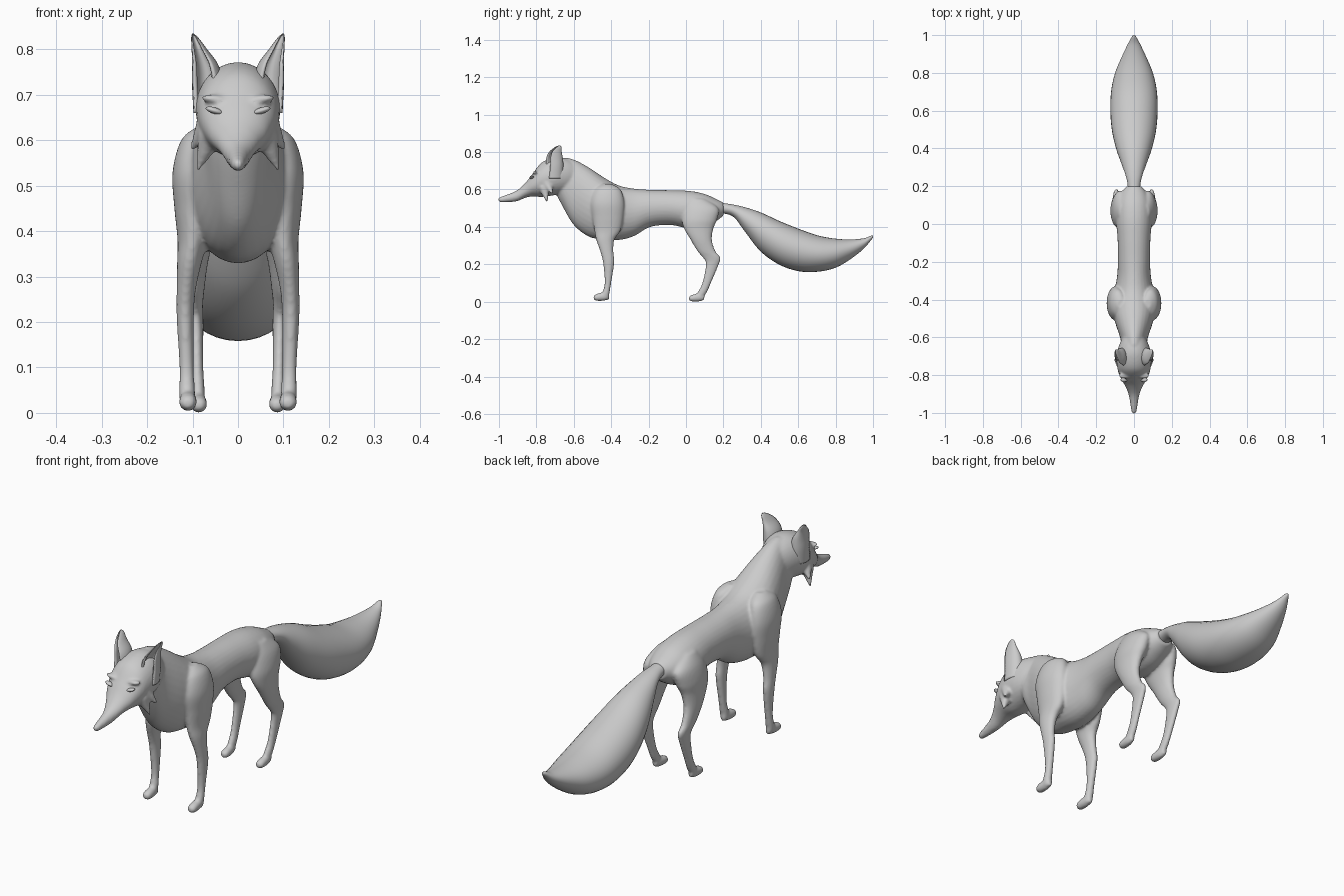
import bpy, bmesh, math
from mathutils import Matrix, Vector


def spline(rows, steps=6):
    """Catmull-Rom interpolation of the cross-section rows."""
    out = []
    for i in range(len(rows) - 1):
        a, b, c, d = (rows[max(0, min(len(rows) - 1, i + k))] for k in (-1, 0, 1, 2))
        for s in range(steps):
            t = s / steps
            out.append([0.5 * (2 * q + (r - p) * t + (2 * p - 5 * q + 4 * r - w) * t * t
                               + (3 * q - p - 3 * r + w) * t ** 3)
                        for p, q, r, w in zip(a, b, c, d)])
    return out + [list(rows[-1])]


def bridge(bm, rings):
    """Skin closed rings of points and cap both ends."""
    rings = [[bm.verts.new(p) for p in ring] for ring in rings]
    n = len(rings[0])
    for r0, r1 in zip(rings, rings[1:]):
        for i in range(n):
            j = (i + 1) % n
            bm.faces.new((r0[i], r0[j], r1[j], r1[i]))
    bm.faces.new(rings[0])
    bm.faces.new(rings[-1])


def loft(bm, axis, rows, side=1, n=32):
    """Rows are (position along axis, low, high, x centre, half width)."""
    rings = []
    for t, lo, hi, xc, hw in spline(rows):
        ring = []
        for i in range(n):
            a = 2 * math.pi * i / n
            x = side * (xc + hw * math.cos(a))
            v = (lo + hi) / 2 + (hi - lo) / 2 * math.sin(a)
            ring.append((x, t, v) if axis == 'Y' else (x, v, t))
        rings.append(ring)
    bridge(bm, rings)


def blob(bm, centre, radii, roll=0, side=1):
    m = (Matrix.Translation((centre[0] * side, centre[1], centre[2]))
         @ Matrix.Rotation(-roll * side, 4, 'Y') @ Matrix.Diagonal((*radii, 1)))
    bmesh.ops.create_uvsphere(bm, u_segments=20, v_segments=12, radius=1, matrix=m)


def spike(bm, base, tip, radius, side=1):
    b, t = (Vector((p[0] * side, p[1], p[2])) for p in (base, tip))
    d = t - b
    m = Matrix.Translation((b + t) / 2) @ d.to_track_quat('Z', 'Y').to_matrix().to_4x4()
    bmesh.ops.create_cone(bm, cap_ends=True, segments=16, radius1=radius, radius2=0.003,
                          depth=d.length, matrix=m)


def finish(bm, name):
    bmesh.ops.recalc_face_normals(bm, faces=bm.faces)
    for f in bm.faces:
        f.smooth = True
    me = bpy.data.meshes.new(name)
    bm.to_mesh(me)
    bm.free()
    ob = bpy.data.objects.new(name, me)
    bpy.context.collection.objects.link(ob)
    return ob


TORSO = [(-.70, .59, .70, 0, .03), (-.66, .51, .765, 0, .062), (-.60, .41, .76, 0, .074),
         (-.52, .348, .718, 0, .10), (-.44, .333, .665, 0, .117), (-.36, .33, .622, 0, .105),
         (-.28, .35, .605, 0, .09), (-.19, .40, .598, 0, .085), (-.08, .41, .596, 0, .087),
         (.02, .39, .592, 0, .095), (.10, .40, .576, 0, .09), (.16, .43, .55, 0, .07),
         (.20, .46, .53, 0, .04)]
HEAD = [(-1.003, .538, .555, 0, .007), (-.985, .532, .563, 0, .015), (-.91, .536, .592, 0, .027),
        (-.86, .555, .634, 0, .046), (-.82, .563, .685, 0, .069), (-.77, .56, .745, 0, .087),
        (-.70, .57, .77, 0, .093), (-.64, .58, .766, 0, .078), (-.58, .60, .74, 0, .05)]
FRONT_LEG = [(.63, -.45, -.40, .07, .02), (.60, -.49, -.35, .085, .04), (.53, -.51, -.33, .095, .049),
             (.45, -.50, -.335, .098, .042), (.38, -.49, -.35, .10, .033), (.33, -.48, -.383, .107, .027),
             (.27, -.459, -.388, .114, .021), (.21, -.444, -.383, .116, .019),
             (.10, -.435, -.40, .113, .016), (.04, -.45, -.41, .112, .018), (.015, -.45, -.415, .11, .016)]
FRONT_PAW = [(-.494, .013, .03, .11, .009), (-.48, .005, .041, .11, .019),
             (-.44, .005, .05, .11, .018), (-.41, .012, .04, .11, .01)]
HIND_LEG = [(.55, .02, .10, .06, .02), (.50, -.01, .172, .07, .04), (.44, -.022, .167, .078, .046),
            (.39, -.01, .146, .087, .036), (.33, .025, .139, .094, .028), (.27, .061, .158, .095, .021),
            (.235, .09, .185, .094, .017), (.20, .106, .176, .092, .016), (.10, .087, .134, .09, .014),
            (.05, .062, .112, .088, .015), (.02, .05, .09, .087, .014)]
HIND_PAW = [(.016, .008, .026, .086, .009), (.03, .001, .036, .086, .018),
            (.07, .001, .045, .087, .017), (.098, .01, .04, .088, .01)]
TAIL = [(.14, .47, .535, 0, .03), (.21, .47, .526, 0, .034), (.26, .448, .518, 0, .045),
        (.315, .375, .505, 0, .065), (.40, .268, .477, 0, .095), (.503, .196, .43, 0, .118),
        (.61, .162, .387, 0, .125), (.71, .161, .353, 0, .12), (.80, .182, .337, 0, .10),
        (.88, .228, .333, 0, .067), (.95, .283, .339, 0, .034), (.99, .33, .353, 0, .012),
        (1.0, .343, .353, 0, .004)]

# Body: torso, head and legs fused into one smooth skin
bm = bmesh.new()
loft(bm, 'Y', TORSO)
loft(bm, 'Y', HEAD)
for s in (1, -1):
    loft(bm, 'Z', FRONT_LEG, s)
    loft(bm, 'Y', FRONT_PAW, s)
    loft(bm, 'Z', HIND_LEG, s)
    loft(bm, 'Y', HIND_PAW, s)
    # Brow ridge and cheek tufts
    blob(bm, (.05, -.803, .69), (.032, .016, .01), .1, s)
    spike(bm, (.06, -.745, .635), (.105, -.715, .577), .034, s)
    spike(bm, (.06, -.76, .61), (.089, -.742, .532), .03, s)
body = finish(bm, "body")
rm = body.modifiers.new("fuse", 'REMESH')
rm.mode = 'VOXEL'
rm.voxel_size = 0.006
rm.use_smooth_shade = True
sm = body.modifiers.new("soften", 'SMOOTH')
sm.factor = 0.5
sm.iterations = 6

# Tail
bm = bmesh.new()
loft(bm, 'Y', TAIL)
finish(bm, "tail")

# Ears: hollow crescent sections, open to the front; rows are z, x, y, radius x, radius y
EAR = [(.66, .062, -.71, .036, .053), (.72, .066, -.705, .035, .05), (.765, .072, -.705, .029, .047),
       (.80, .085, -.70, .017, .036), (.825, .095, -.685, .008, .02), (.834, .099, -.678, .002, .006)]
bm = bmesh.new()
arc = [math.radians(-25 + 270 * i / 20) for i in range(21)]
rings = []
for z, x, y, rx, ry in spline(EAR):
    outer = [(x + rx * math.cos(a), y + ry * math.sin(a), z) for a in arc]
    inner = [(x + .72 * rx * math.cos(a), y + .78 * ry * math.sin(a), z) for a in reversed(arc)]
    rings.append(outer + inner)
bridge(bm, rings)
finish(bm, "ears").modifiers.new("mirror", 'MIRROR')

# Eyes: slanted almond slits under the brows
bm = bmesh.new()
for s in (1, -1):
    blob(bm, (.052, -.824, .665), (.02, .012, .007), .3, s)
finish(bm, "eyes")
